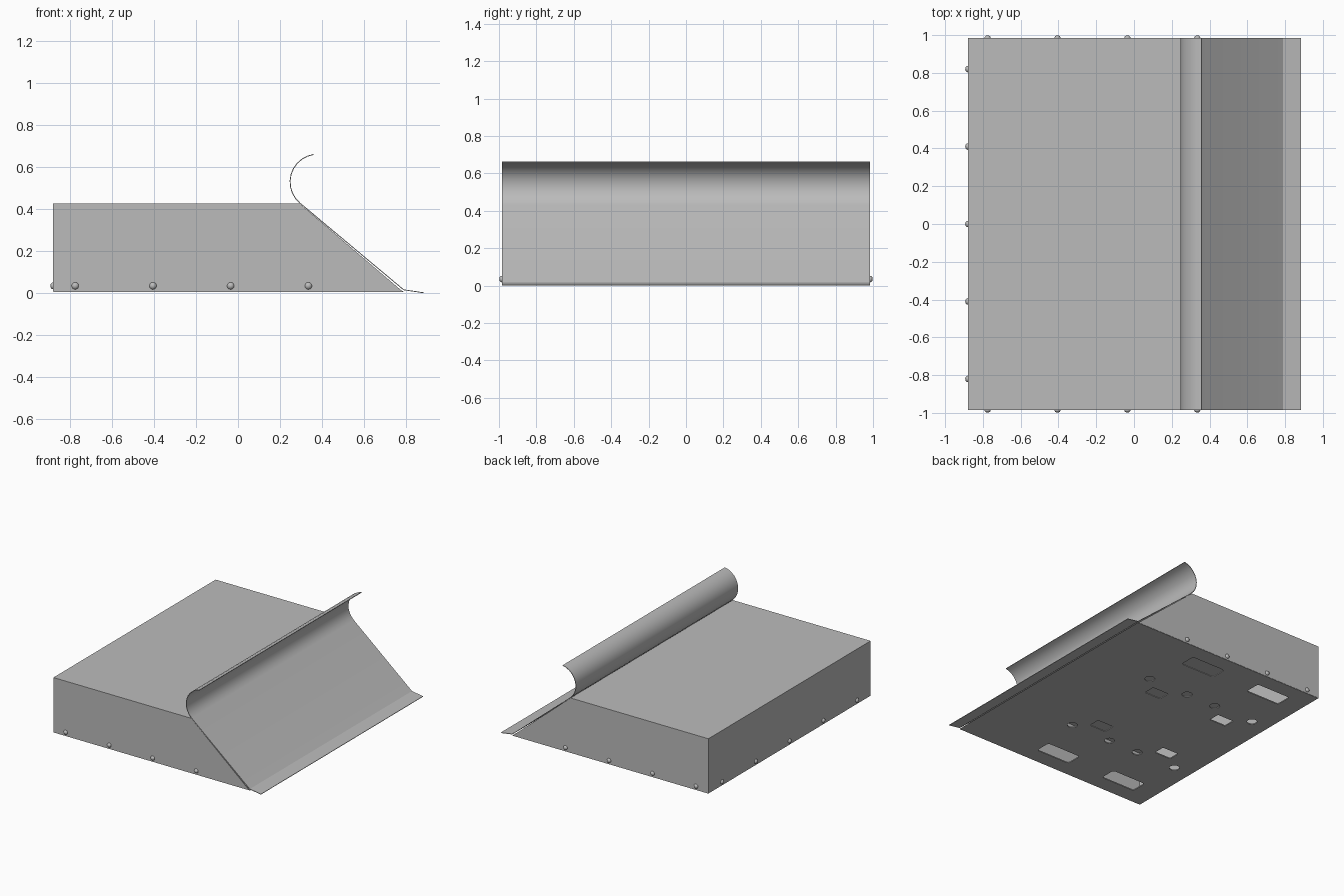
import bpy, bmesh, math
from mathutils import Matrix, Vector

cube = bpy.data.objects.get("Cube")
if cube:
    bpy.data.objects.remove(cube)

metal = bpy.data.materials.new("grey sheet metal")
metal.use_nodes = True
GREY = (0.5, 0.5, 0.5, 1)
metal.diffuse_color = GREY
metal.node_tree.nodes["Principled BSDF"].inputs["Base Color"].default_value = GREY

HALF_Y, REAR, SHEET = 0.985, -0.88, 0.007
FLOOR, ROOF = 0.007, 0.428


def finish(name, bm, smooth=False):
    mesh = bpy.data.meshes.new(name)
    bm.to_mesh(mesh)
    bm.free()
    mesh.materials.append(metal)
    obj = bpy.data.objects.new(name, mesh)
    bpy.context.collection.objects.link(obj)
    if smooth:
        bpy.ops.object.select_all(action="DESELECT")
        obj.select_set(True)
        bpy.context.view_layer.objects.active = obj
        bpy.ops.object.shade_smooth_by_angle(angle=math.radians(25))
    return obj


def prism(bm, outline, half=HALF_Y):
    """Extrude a closed x-z outline across the width."""
    face = bm.faces.new([bm.verts.new((x, -half, z)) for x, z in outline])
    new = bmesh.ops.extrude_face_region(bm, geom=[face])["geom"]
    verts = [g for g in new if isinstance(g, bmesh.types.BMVert)]
    bmesh.ops.translate(bm, vec=(0, 2 * half, 0), verts=verts)
    bmesh.ops.recalc_face_normals(bm, faces=bm.faces)


# Folded cover: roof, rear wall and two side walls, open below and along the slope
bm = bmesh.new()
prism(bm, [(REAR, FLOOR), (0.785, FLOOR), (0.292, ROOF), (REAR, ROOF)])
bm.faces.ensure_lookup_table()
opened = [f for f in bm.faces if f.normal.z < -0.5 or f.normal.x > 0.3]
bmesh.ops.delete(bm, geom=opened, context="FACES_ONLY")
cover = finish("cover", bm)
solid = cover.modifiers.new("sheet thickness", "SOLIDIFY")
solid.thickness = SHEET
solid.offset = -1
solid.use_even_offset = True

# Front blade: lip, slope and rolled top edge
centre, radius = Vector((0.38, 0.53)), 0.13
path = [Vector((0.885, 0.004)), Vector((0.79, 0.018))]
for i in range(11):
    a = math.radians(230 - i * 13.1)
    path.append(centre + radius * Vector((math.cos(a), math.sin(a))))
back = []
for i, p in enumerate(path):
    d = (path[min(i + 1, len(path) - 1)] - path[max(i - 1, 0)]).normalized()
    back.append(p + SHEET * 0.6 * Vector((-d.y, d.x)))
bm = bmesh.new()
prism(bm, [tuple(p) for p in path + back[::-1]])
finish("blade", bm, True)

# Floor plate with wheel slots, motor slots and mounting holes
bm = bmesh.new()
prism(bm, [(REAR + 0.002, 0.005), (0.79, 0.005), (0.78, 0.013), (REAR + 0.002, 0.013)],
      HALF_Y - 0.002)
floor = finish("floor_plate", bm)


def slot(bm, x, y, length, width, corner):
    """Rounded rectangular cutter."""
    ring = []
    for k, (sx, sy) in enumerate([(1, 1), (-1, 1), (-1, -1), (1, -1)]):
        for j in range(5):
            a = math.radians(90 * k + 22.5 * j)
            ring.append(bm.verts.new((x + sx * (length / 2 - corner) + corner * math.cos(a),
                                      y + sy * (width / 2 - corner) + corner * math.sin(a),
                                      -0.05)))
    face = bm.faces.new(ring)
    new = bmesh.ops.extrude_face_region(bm, geom=[face])["geom"]
    bmesh.ops.translate(bm, vec=(0, 0, 0.1),
                        verts=[g for g in new if isinstance(g, bmesh.types.BMVert)])


bm = bmesh.new()
for x in (0.03, -0.57):
    for side in (1, -1):
        slot(bm, x, side * 0.797, 0.29, 0.125, 0.02)
        slot(bm, x + 0.015, side * 0.303, 0.14, 0.09, 0.005)
        for dx in (-0.172, 0.172):
            bmesh.ops.create_cone(bm, cap_ends=True, segments=20, radius1=0.036,
                                  radius2=0.036, depth=0.1,
                                  matrix=Matrix.Translation((x + 0.01 + dx, side * 0.427, 0)))
bmesh.ops.recalc_face_normals(bm, faces=bm.faces)
cutter = finish("floor_cutter", bm)
cut = floor.modifiers.new("openings", "BOOLEAN")
cut.object = cutter
cut.operation = "DIFFERENCE"
cut.solver = "EXACT"

# Bake the openings, then drop the cutter
bpy.context.view_layer.update()
baked = bpy.data.meshes.new_from_object(
    floor.evaluated_get(bpy.context.evaluated_depsgraph_get()))
floor.modifiers.clear()
floor.data = baked
bpy.data.objects.remove(cutter)


# Domed screw heads along the bottom of the walls
def screw(bm, spot, outward):
    turn = Vector((0, 0, 1)).rotation_difference(Vector(outward)).to_matrix().to_4x4()
    place = Matrix.Translation(spot) @ turn
    dome = bmesh.ops.create_uvsphere(bm, u_segments=14, v_segments=8, radius=0.017)["verts"]
    for v in dome:
        v.co.z = max(v.co.z, -0.001) * 0.8
    bmesh.ops.transform(bm, matrix=place, verts=dome)


bm = bmesh.new()
for i in range(4):
    for side in (1, -1):
        screw(bm, (-0.775 + 0.37 * i, side * HALF_Y, 0.035), (0, side, 0))
for i in range(-2, 3):
    screw(bm, (REAR, 0.41 * i, 0.035), (-1, 0, 0))
finish("wall_screws", bm, True)
